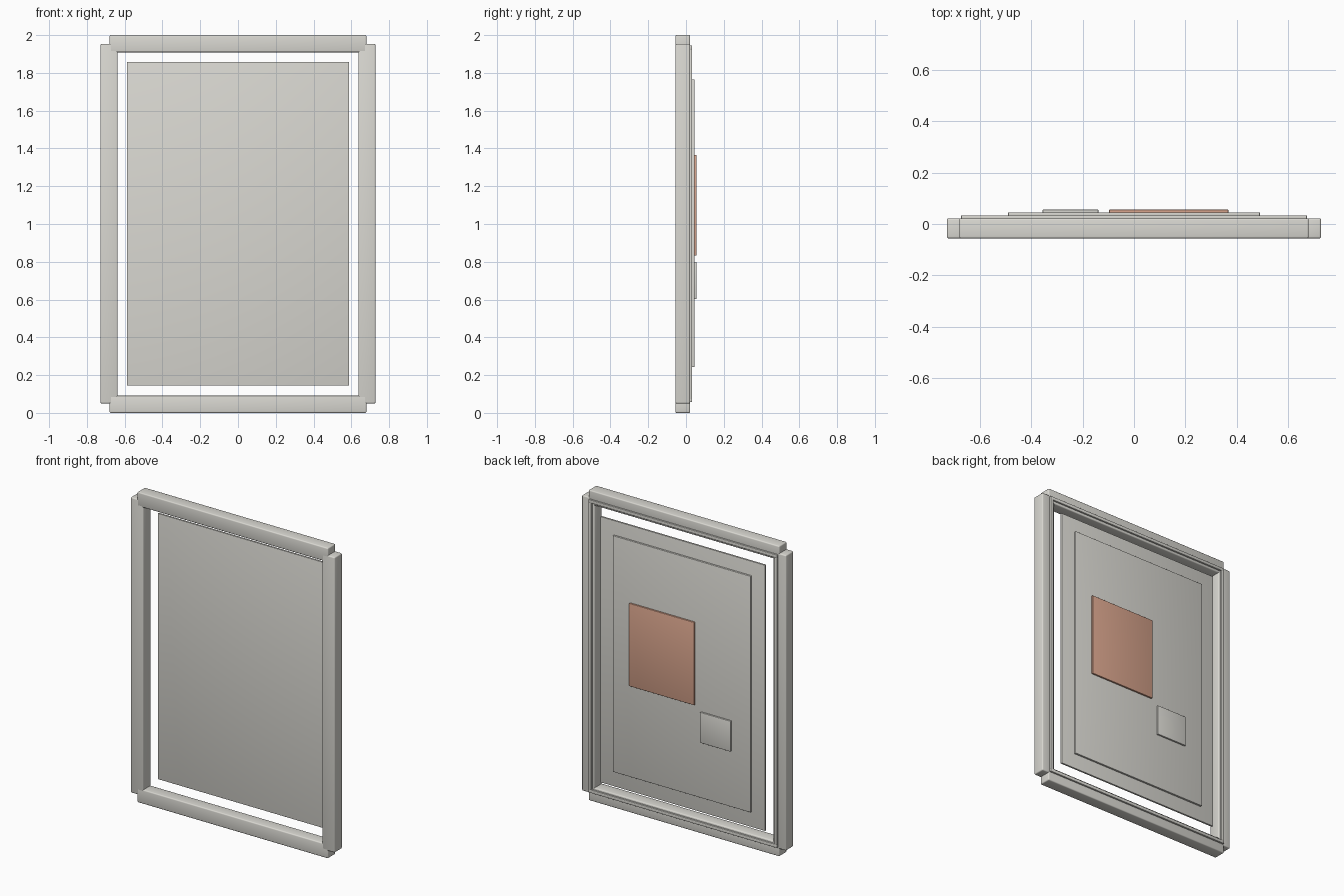
import bpy
import math

if "Cube" in bpy.data.objects:
    bpy.data.objects.remove(bpy.data.objects["Cube"])


def material(name, rgb):
    m = bpy.data.materials.new(name)
    m.diffuse_color = (*rgb, 1.0)
    m.use_nodes = True
    m.node_tree.nodes["Principled BSDF"].inputs["Base Color"].default_value = m.diffuse_color
    return m


GREY = material("warm grey", (0.70, 0.69, 0.645))
COPPER = material("copper", (0.70, 0.378, 0.268))


def box(name, x, y, z, mat, bevel):
    """Box given by its (min, max) range on each axis, with smooth rounded edges."""
    centre = [(a + b) / 2 for a, b in (x, y, z)]
    size = [b - a for a, b in (x, y, z)]
    bpy.ops.mesh.primitive_cube_add(size=1, location=centre)
    ob = bpy.context.object
    ob.name = name
    ob.scale = size
    bpy.ops.object.transform_apply(location=False, rotation=False, scale=True)
    ob.data.materials.append(mat)
    mod = ob.modifiers.new("rounded edges", 'BEVEL')
    mod.width = bevel
    mod.segments = 3
    bpy.ops.object.modifier_apply(modifier=mod.name)
    bpy.ops.object.shade_smooth_by_angle(angle=math.radians(50))
    return ob


# Depth layers, front to back
FRONT, FRAME_BACK, RIM_BACK, PLATE_BACK, BACK = -0.056, 0.022, 0.033, 0.045, 0.056

# Outer frame: bars overlap at notched corners
depth = (FRONT, FRAME_BACK)
box("frame_bottom", (-0.68, 0.68), depth, (0.0, 0.091), GREY, 0.007)
box("frame_top", (-0.68, 0.68), depth, (1.909, 2.0), GREY, 0.007)
for side, x in (("left", (-0.728, -0.637)), ("right", (0.637, 0.728))):
    box("frame_" + side, x, depth, (0.05, 1.953), GREY, 0.007)

# Thin rim on the back of the frame
rim = (FRAME_BACK - 0.004, RIM_BACK)
box("rim_bottom", (-0.673, 0.673), rim, (0.057, 0.078), GREY, 0.002)
box("rim_top", (-0.673, 0.673), rim, (1.924, 1.945), GREY, 0.002)
for side, x in (("left", (-0.673, -0.652)), ("right", (0.652, 0.673))):
    box("rim_" + side, x, rim, (0.076, 1.926), GREY, 0.002)

# Floating screen panel and the plate behind it
box("screen_panel", (-0.587, 0.587), (0.021, RIM_BACK), (0.145, 1.857), GREY, 0.001)
box("back_plate", (-0.49, 0.49), (RIM_BACK - 0.002, PLATE_BACK), (0.243, 1.765), GREY, 0.002)

# Blocks mounted on the plate
block = (PLATE_BACK - 0.002, BACK)
box("copper_block", (-0.097, 0.367), block, (0.832, 1.366), COPPER, 0.003)
box("small_block", (-0.356, -0.139), block, (0.602, 0.799), GREY, 0.003)
